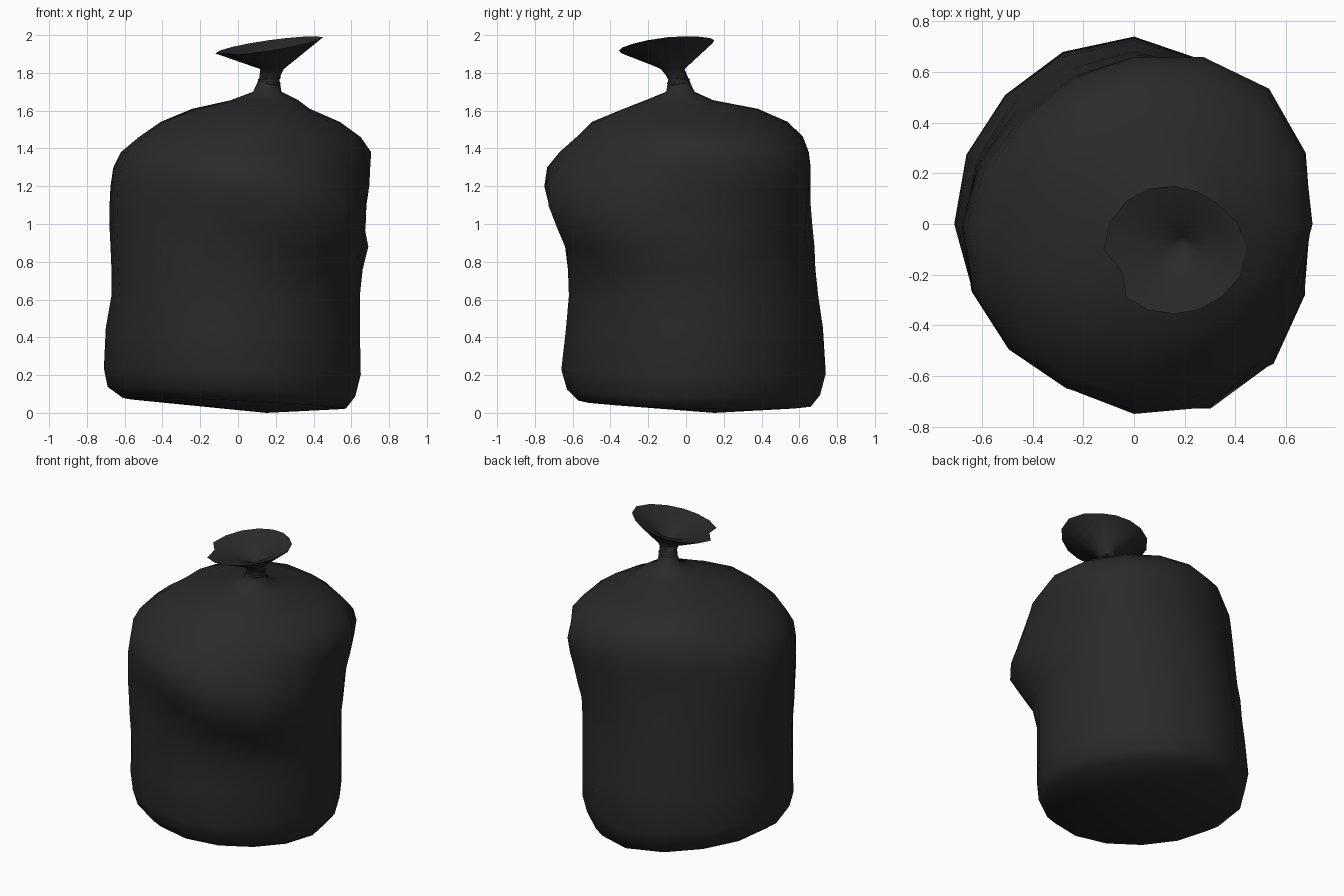
import bpy, bmesh, math
from mathutils import Vector

if "Cube" in bpy.data.objects:
    bpy.data.objects.remove(bpy.data.objects["Cube"])

SIDES = 16

plastic = bpy.data.materials.new("black plastic")
plastic.diffuse_color = (0.023, 0.023, 0.023, 1)
plastic.use_nodes = True
plastic.node_tree.nodes["Principled BSDF"].inputs["Base Color"].default_value = plastic.diffuse_color


def radius(table, i):
    """Smooth radius for side i from values given every 45 degrees."""
    k, half = divmod(i, 2)
    a, b, c, d = (table[(k + j) % 8] for j in (-1, 0, 1, 2))
    return b if not half else (9 * (b + c) - a - d) / 16


def ring(z, table, cx=0, cy=0, tilt_x=0, tilt_y=0, bumps=None):
    """Closed loop of points around (cx, cy), optionally tilted."""
    pts = []
    for i in range(SIDES):
        a = math.tau * i / SIDES
        r = radius(table, i) + (bumps or {}).get(i, 0)
        x, y = r * math.cos(a), r * math.sin(a)
        pts.append(Vector((cx + x, cy + y, z + tilt_x * x + tilt_y * y)))
    return pts


def loft(name, rings, start, end):
    """Skin the rings and close both ends with a fan."""
    bm = bmesh.new()
    loops = [[bm.verts.new(p) for p in r] for r in rings]
    for lo, hi in zip(loops, loops[1:]):
        for i in range(SIDES):
            j = (i + 1) % SIDES
            bm.faces.new((lo[i], lo[j], hi[j], hi[i]))
    for loop, tip, flip in ((loops[0], start, True), (loops[-1], end, False)):
        v = bm.verts.new(tip)
        for i in range(SIDES):
            a, b = loop[i], loop[(i + 1) % SIDES]
            bm.faces.new((b, a, v) if flip else (a, b, v))
    me = bpy.data.meshes.new(name)
    bm.to_mesh(me)
    bm.free()
    for p in me.polygons:
        p.use_smooth = True
    ob = bpy.data.objects.new(name, me)
    bpy.context.collection.objects.link(ob)
    me.materials.append(plastic)
    return ob


# Bag body: height, then radii every 45 degrees starting at +x
body = [
    (0.05, [.57, .58, .66, .62, .61, .58, .57, .55]),
    (0.11, [.62, .63, .71, .70, .69, .64, .63, .60]),
    (0.22, [.65, .66, .74, .72, .71, .67, .66, .61]),
    (0.45, [.645, .66, .725, .70, .70, .67, .635, .61]),
    (0.62, [.645, .66, .70, .68, .67, .68, .62, .61]),
    (0.76, [.66, .66, .685, .67, .67, .69, .625, .64]),
    (0.88, [.69, .665, .68, .65, .675, .695, .64, .72]),
    (0.98, [.67, .69, .67, .64, .68, .70, .665, .78]),
    (1.10, [.68, .715, .66, .63, .68, .70, .725, .775]),
    (1.20, [.695, .74, .66, .62, .675, .70, .75, .74]),
    (1.30, [.70, .755, .66, .61, .66, .685, .735, .69]),
    (1.38, [.705, .735, .65, .60, .62, .64, .67, .64]),
    (1.46, [.65, .67, .62, .56, .525, .56, .58, .59]),
    (1.54, [.54, .55, .54, .49, .41, .46, .50, .51]),
    (1.61, [.38, .40, .38, .32, .22, .28, .33, .38]),
]
rings = []
for z, t in body:
    sag = max(0, 1 - z / 0.4)          # the base tilts up to the left
    swell = math.exp(-((z - 1.15) / 0.16) ** 2)   # front bulge leans right
    rings.append(ring(z, t, tilt_x=-0.055 * sag, tilt_y=-0.03 * sag,
                      bumps={13: .035 * swell, 11: -.03 * swell}))

# Gathered neck: height, centre, radius
for z, cx, cy, r in ((1.655, .14, -.035, .18), (1.70, .155, -.03, .075),
                     (1.77, .165, -.04, .053), (1.82, .18, -.07, .062)):
    rings.append(ring(z, [r] * 8, cx, cy))

# Flared open mouth, with a pinch at the front left, and its inner funnel
rim = [.29, .25, .25, .27, .28, .27, .255, .265]
rings.append(ring(1.945, rim, .16, -.10, .15, .11, {9: -.05}))
rings.append(ring(1.905, [r * .5 for r in rim], .175, -.09, .14, .12))
rings.append(ring(1.85, [.03] * 8, .19, -.08))
bag = loft("bag", rings, (.15, .15, 0), (.19, -.08, 1.82))
bpy.context.view_layer.objects.active = bag
bag.select_set(True)
bpy.ops.object.shade_smooth_by_angle(angle=math.radians(75))

# Tie wound twice round the neck
for n, (z, tilt) in enumerate(((1.75, .1), (1.77, -.12))):
    bpy.ops.mesh.primitive_torus_add(
        major_segments=16, minor_segments=6, major_radius=.054,
        minor_radius=.007, location=(.166, -.04, z), rotation=(tilt, tilt, 0))
    tie = bpy.context.object
    tie.name = f"neck_tie_{n + 1}"
    tie.data.materials.append(plastic)
    bpy.ops.object.shade_smooth()
